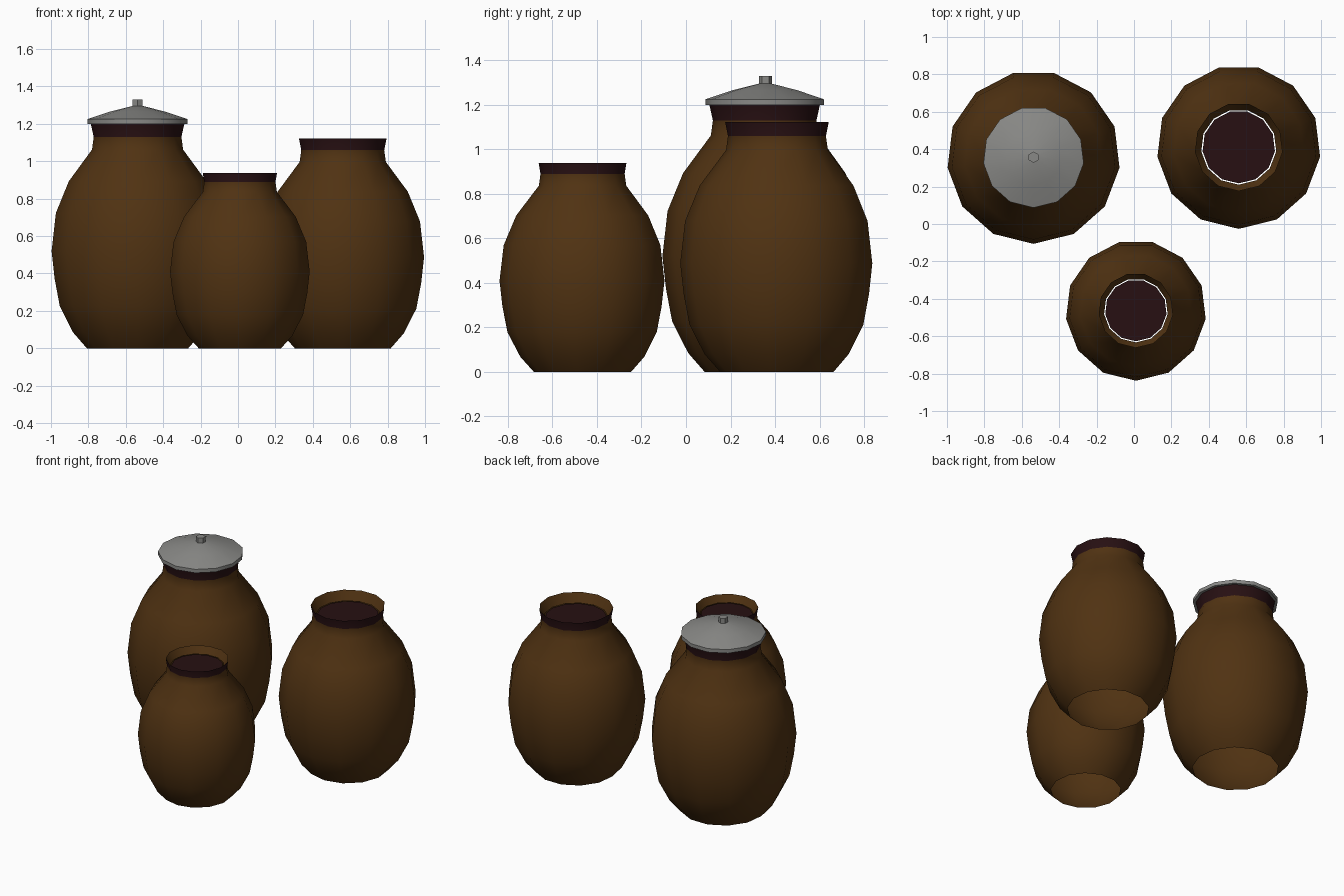
import bpy, bmesh, math

cube = bpy.data.objects.get("Cube")
if cube:
    bpy.data.objects.remove(cube, do_unlink=True)


def material(name, rgb):
    m = bpy.data.materials.new(name)
    m.use_nodes = True
    m.diffuse_color = (*rgb, 1)
    bsdf = m.node_tree.nodes["Principled BSDF"]
    bsdf.inputs["Base Color"].default_value = (*rgb, 1)
    bsdf.inputs["Roughness"].default_value = 0.7
    return m


BROWN = material("brown glaze", (0.08, 0.032, 0.006))
MAROON = material("dark maroon", (0.02, 0.005, 0.006))
GREY = material("grey metal", (0.25, 0.25, 0.24))

SIDES = 13


def lathe(name, profile, centre, mats, sides=SIDES, band=None, cap=False):
    """Spin (radius, height) points round z; band is the segment with material 1."""
    bm = bmesh.new()
    rings = []
    for r, z in profile:
        ring = []
        for i in range(sides):
            a = 2 * math.pi * i / sides - math.pi / 2
            ring.append(bm.verts.new((r * math.cos(a), r * math.sin(a), z)))
        rings.append(ring)
    for k, (low, high) in enumerate(zip(rings, rings[1:])):
        for i in range(sides):
            j = (i + 1) % sides
            f = bm.faces.new((low[i], low[j], high[j], high[i]))
            f.material_index = 1 if k == band else 0
    if cap:
        bm.faces.new(rings[-1])
        if len(rings) > 1:
            bm.faces.new(rings[0][::-1])
    mesh = bpy.data.meshes.new(name)
    bm.to_mesh(mesh)
    bm.free()
    for m in mats:
        mesh.materials.append(m)
    for p in mesh.polygons:
        p.use_smooth = True
    mesh.set_sharp_from_angle(angle=math.radians(40))
    ob = bpy.data.objects.new(name, mesh)
    ob.location = (*centre, 0)
    bpy.context.collection.objects.link(ob)
    return ob


# Belly outline as (share of neck height, share of widest radius)
BELLY = [(0, 0.59), (0.075, 0.75), (0.2, 0.905), (0.33, 0.965), (0.46, 1),
         (0.64, 0.95), (0.79, 0.8), (0.94, 0.53), (1, 0.51)]


def jar(name, centre, radius, neck, top, rim):
    # Open-bottomed body, flared dark collar, brown inside of the mouth
    profile = [(s * radius, t * neck) for t, s in BELLY]
    profile += [(rim, top), (rim * 0.855, neck)]
    lathe(name + "_body", profile, centre, [BROWN, MAROON], band=len(BELLY) - 1)
    # Contents surface set just inside the mouth
    lathe(name + "_filling", [(rim * 0.825, neck)], centre, [MAROON], cap=True)


LEFT = (-0.537, 0.357)
jar("tall_jar", LEFT, 0.463, 1.13, 1.2, 0.252)
jar("medium_jar", (0.56, 0.412), 0.438, 1.06, 1.122, 0.236)
jar("small_jar", (0.01, -0.462), 0.376, 0.89, 0.938, 0.2)

# Lid with shallow cone and hexagonal knob
lathe("lid", [(0.27, 1.2), (0.27, 1.225), (0.15, 1.265), (0.03, 1.295)],
      LEFT, [GREY], cap=True)
lathe("lid_knob", [(0.03, 1.28), (0.03, 1.33)], LEFT, [GREY], sides=6, cap=True)
